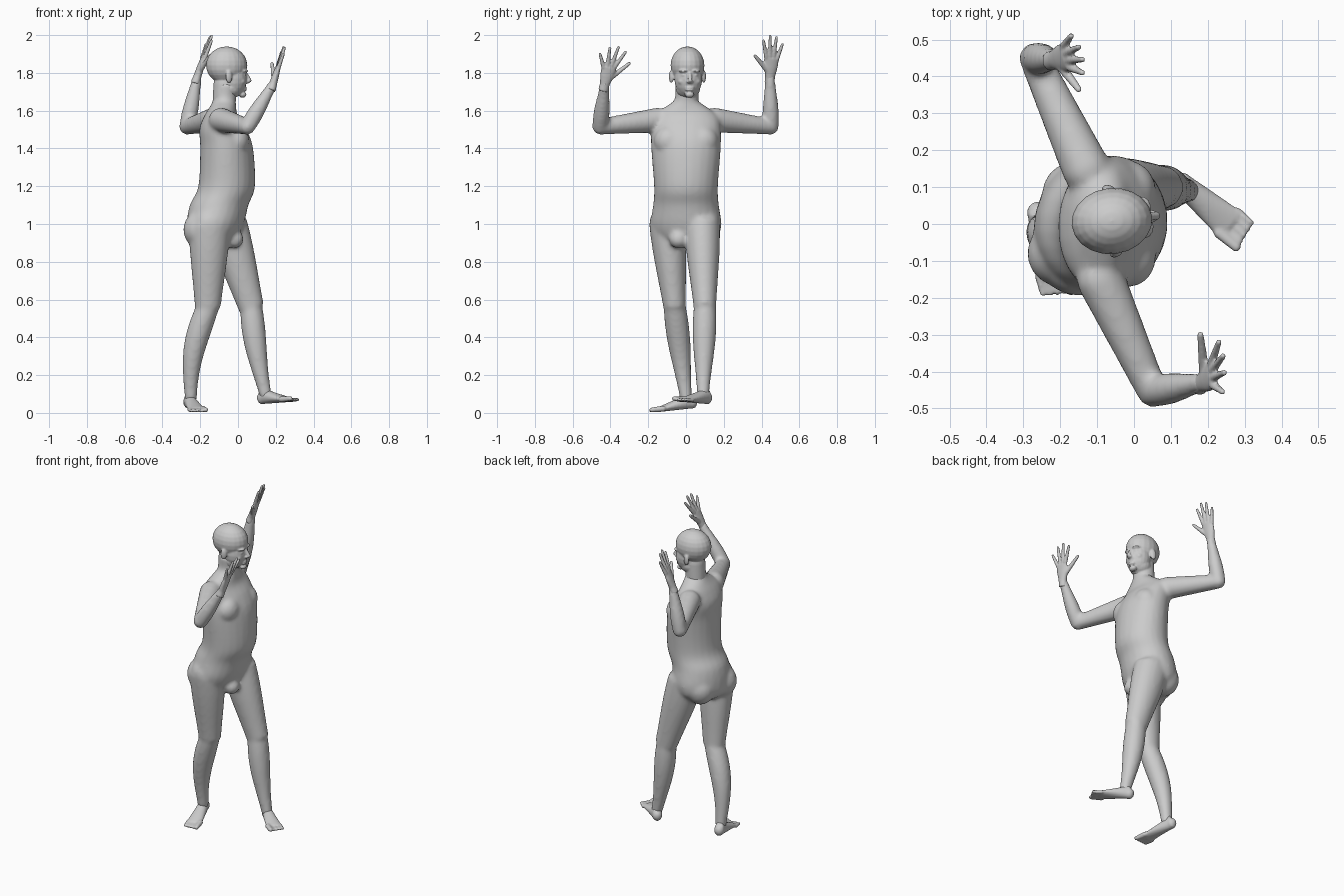
import bpy, bmesh, math
from mathutils import Vector, Matrix

if "Cube" in bpy.data.objects:
    bpy.data.objects.remove(bpy.data.objects["Cube"])

skin = bpy.data.materials.new("plain_grey")
skin.use_nodes = True
grey = (.6, .6, .6, 1)
skin.diffuse_color = grey
skin.node_tree.nodes["Principled BSDF"].inputs["Base Color"].default_value = grey

UP = Vector((0, 0, 1))
LEFT = Vector((0, 1, 0))
MIRROR = (-1, 1)


def loft(bm, stations, side, side_end=None, axis=None, segments=24):
    """Skin a row of ovals, each given as (centre, half width, half depth)."""
    rings = []
    last = len(stations) - 1
    for i, (centre, width, depth) in enumerate(stations):
        before, after = stations[max(i - 1, 0)][0], stations[min(i + 1, last)][0]
        tangent = axis or (after - before).normalized()
        across = side.lerp(side_end or side, i / last)
        across = (across - tangent * across.dot(tangent)).normalized()
        through = tangent.cross(across)
        ring = []
        for k in range(segments):
            angle = math.tau * k / segments
            offset = across * math.cos(angle) * width + through * math.sin(angle) * depth
            ring.append(bm.verts.new(centre + offset))
        rings.append(ring)
    for low, high in zip(rings, rings[1:]):
        for k in range(segments):
            bm.faces.new((low[k - 1], low[k], high[k], high[k - 1]))
    bm.faces.new(rings[0])
    bm.faces.new(rings[-1])


def smooth_rows(rows, steps=5):
    """Ease between neighbouring rows of numbers with a Catmull-Rom curve."""
    rows = [Vector(row) for row in rows]
    padded = [rows[0]] + rows + [rows[-1]]
    result = []
    for before, start, end, after in zip(padded, padded[1:], padded[2:], padded[3:]):
        leave, arrive = (end - before) / 2, (after - start) / 2
        for step in range(steps):
            t = step / steps
            ease = t * t * (3 - 2 * t)
            result.append(start.lerp(end, ease) + leave * t * (1 - t) ** 2
                          - arrive * t * t * (1 - t))
    return result + [rows[-1]]


def blob(bm, centre, size, yaw=0):
    """Ellipsoid used for muscles, joints and features."""
    matrix = (Matrix.Translation(centre) @ Matrix.Rotation(yaw, 4, 'Z')
              @ Matrix.Diagonal((*size, 1)))
    bmesh.ops.create_uvsphere(bm, u_segments=20, v_segments=12, radius=1, matrix=matrix)


def limb(bm, start, end, thick, thin, bulge=0, bow=Vector(), side=LEFT, depth=1, steps=12):
    """Tapered, rounded limb whose muscle swells in the upper half."""
    start, end = Vector(start), Vector(end)
    stations = []
    for i in range(steps + 1):
        t = i / steps
        swell = math.sin(math.pi * t)
        radius = thick + (thin - thick) * t + bulge * swell * 2 * (1 - t)
        stations.append((start.lerp(end, t) + bow * swell, radius, radius * depth))
    loft(bm, stations, side)
    blob(bm, start, [thick] * 3)
    blob(bm, end, [thin] * 3)


def finish(name, bm, voxel, passes):
    """Fuse the overlapping pieces into one skin and relax it."""
    bmesh.ops.recalc_face_normals(bm, faces=bm.faces)
    mesh = bpy.data.meshes.new(name)
    bm.to_mesh(mesh)
    bm.free()
    mesh.materials.append(skin)
    part = bpy.data.objects.new(name, mesh)
    bpy.context.collection.objects.link(part)
    fuse = part.modifiers.new("fuse", 'REMESH')
    fuse.mode = 'VOXEL'
    fuse.voxel_size = voxel
    fuse.use_smooth_shade = True
    relax = part.modifiers.new("relax", 'SMOOTH')
    relax.iterations = passes
    return part


# torso and neck: x, height, half width, half depth, turning from hips to shoulders
body = bmesh.new()
TORSO = [(-.12, .88, .1, .08), (-.13, .93, .17, .13), (-.12, 1, .19, .15),
         (-.1, 1.1, .175, .155), (-.06, 1.2, .17, .15), (-.06, 1.4, .185, .14),
         (-.08, 1.5, .185, .125), (-.09, 1.57, .17, .09), (-.08, 1.62, .11, .07),
         (-.07, 1.66, .06, .06), (-.06, 1.74, .06, .06)]
loft(body, [(Vector((x, 0, z)), width, depth) for x, z, width, depth in smooth_rows(TORSO)],
     side=Vector((.3, 1, 0)), side_end=Vector((-.1, 1, 0)), axis=UP)

# buttocks, chest and groin
blob(body, (-.2, -.08, .97), (.09, .09, .1))
blob(body, (-.16, .08, .97), (.09, .09, .1))
for s in MIRROR:
    blob(body, (-.01, s * .09, 1.44), (.07, .08, .08))
blob(body, (-.02, -.04, .92), (.05, .05, .05))

# legs: hip, knee, ankle, calf bow
LEGS = [((-.06, .085, 1), (.07, .1, .56), (.145, .09, .1), (-.01, 0, 0)),
        ((-.15, -.1, 1), (-.16, -.06, .56), (-.25, 0, .08), (-.03, 0, 0))]
for hip, knee, ankle, bow in LEGS:
    limb(body, hip, knee, .095, .06, .004, depth=1.15)
    limb(body, knee, ankle, .059, .033, .01, Vector(bow))

# arms: shoulder, elbow, wrist
ARMS = [((-.13, .15, 1.55), (-.27, .45, 1.515), (-.215, .445, 1.78)),
        ((-.09, -.15, 1.55), (.05, -.455, 1.515), (.185, -.43, 1.74))]
for shoulder, elbow, wrist in ARMS:
    limb(body, shoulder, elbow, .066, .042, side=UP)
    limb(body, elbow, wrist, .041, .025, .006)
finish("body", body, .011, 8)

# hands: wrist, thumb tip, index tip, little tip
HANDS = {"left_hand": (ARMS[0][-1], (-.15, .365, 1.89), (-.14, .41, 1.97), (-.17, .51, 1.95)),
         "right_hand": (ARMS[1][-1], (.18, -.3, 1.85), (.23, -.32, 1.91), (.24, -.455, 1.9))}
for name, points in HANDS.items():
    bm = bmesh.new()
    wrist, thumb, index, little = map(Vector, points)
    along = index.lerp(little, .5) - wrist
    across = (index - little).normalized()
    knuckle = wrist + along * .55
    loft(bm, [(wrist - along * .2, .027, .025), (wrist, .026, .021),
              (wrist.lerp(knuckle, .5), .037, .018), (knuckle, .041, .013)], side=across)
    for i in range(4):
        tip = index.lerp(little, i / 3) + along * math.sin(math.pi * i / 3) * .2
        limb(bm, knuckle + across * (.03 - .02 * i), tip, .012, .008, steps=4)
    limb(bm, wrist + along * .15 + across * .015, thumb, .015, .009, steps=4)
    finish(name, bm, .005, 3)

# feet: back of the heel and tip of the toes on the sole, side of the big toe
FEET = {"left_foot": ((.115, .122, .045), (.3, -.035, .06), 1),
        "right_foot": ((-.265, .05, .025), (-.205, -.19, 0), -1)}
for name, (heel, toe, hand) in FEET.items():
    bm = bmesh.new()
    heel, toe = Vector(heel), Vector(toe)
    length = toe - heel
    inner = length.cross(UP).normalized() * hand
    stations = []
    for i in range(9):
        t = i / 8
        half = .043 - .03 * t
        stations.append((heel + length * (.05 + .75 * t) + UP * half, .028 + .02 * t, half))
    loft(bm, stations, side=inner)
    blob(bm, heel + length * .08 + UP * .034, (.03, .03, .034))
    for i in range(5):
        radius = .011 if i else .016
        spread = inner * (.036 - .019 * i) + UP * radius
        limb(bm, heel + length * .75 + spread, toe - length * .012 * i + spread,
             radius, radius * .8, steps=4)
    finish(name, bm, .006, 3)

# head: skull, face, jaw, chin and neck around the neck axis
bm = bmesh.new()
blob(bm, (0, 0, 1.84), (.11, .09, .1))
blob(bm, (.035, 0, 1.77), (.072, .074, .1))
blob(bm, (.02, 0, 1.72), (.065, .066, .055))
blob(bm, (.085, 0, 1.685), (.02, .025, .017))
limb(bm, (-.015, 0, 1.64), (-.01, 0, 1.74), .06, .06)

# nose and lips
limb(bm, (.1, 0, 1.8), (.122, 0, 1.76), .009, .011, steps=4)
blob(bm, (.113, 0, 1.753), (.01, .018, .009))
for height in (1.71, 1.722):
    blob(bm, (.092, 0, height), (.016, .025, .006))

# brows, eyes, cheeks and ears on both sides
for s in MIRROR:
    blob(bm, (.09, s * .032, 1.81), (.02, .027, .009), s * .4)
    blob(bm, (.087, s * .032, 1.788), (.015, .014, .008))
    blob(bm, (.07, s * .04, 1.755), (.025, .022, .02))
    blob(bm, (.002, s * .087, 1.78), (.019, .011, .034), -s * .35)
head = finish("head", bm, .005, 3)
head.location = (-.06, .008, 0)
head.rotation_euler.z = .12
